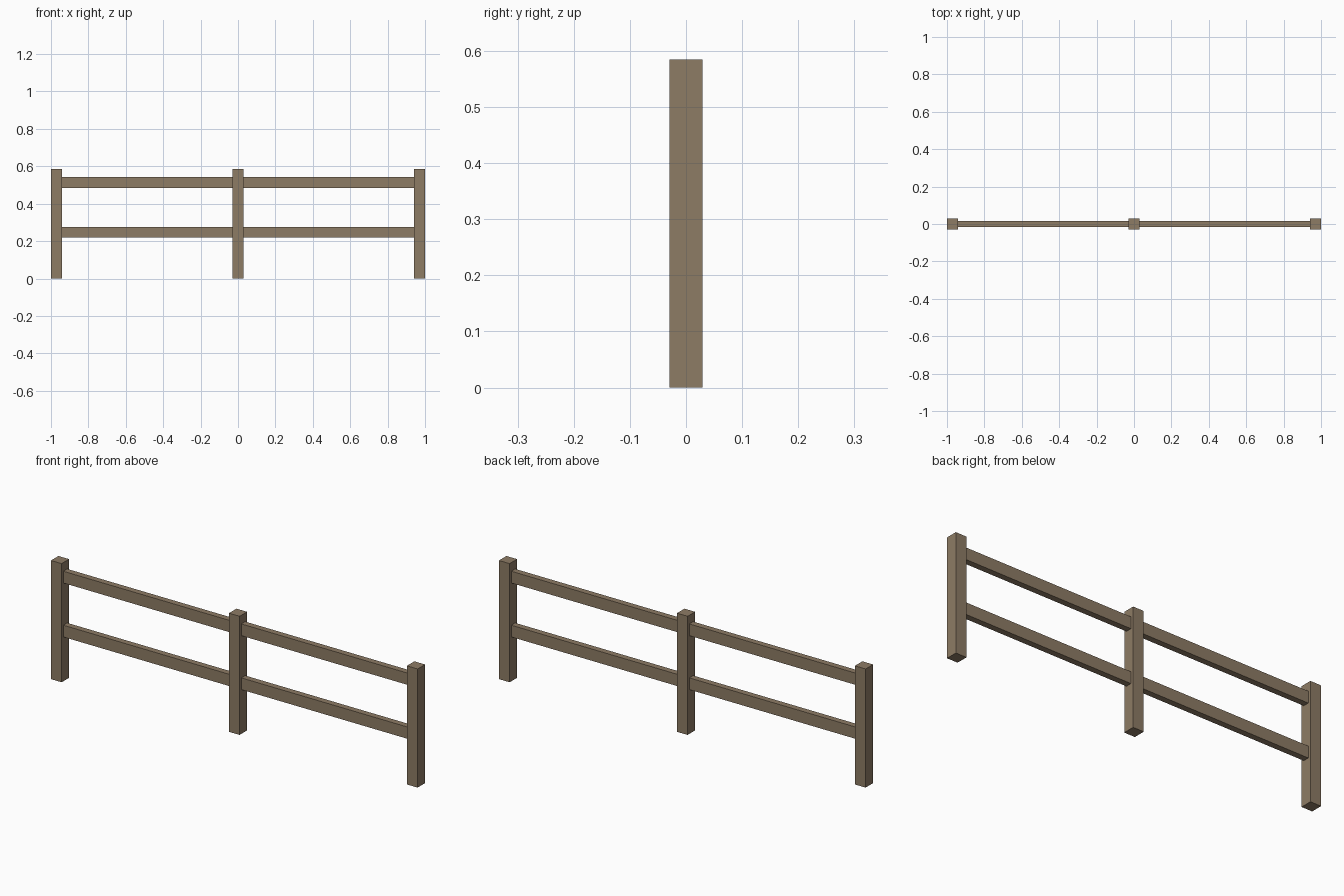
import bpy

if "Cube" in bpy.data.objects:
    bpy.data.objects.remove(bpy.data.objects["Cube"])

POST = 0.058      # square post section
HEIGHT = 0.585
RAIL_T, RAIL_H = 0.03, 0.058

wood = bpy.data.materials.new("wood")
wood.diffuse_color = (0.27, 0.2, 0.13, 1)
wood.use_nodes = True
wood.node_tree.nodes["Principled BSDF"].inputs["Base Color"].default_value = wood.diffuse_color


def box(name, size, location):
    bpy.ops.mesh.primitive_cube_add(size=1, location=location)
    ob = bpy.context.object
    ob.name = name
    ob.scale = size
    bpy.ops.object.transform_apply(location=False, rotation=False, scale=True)
    ob.data.materials.append(wood)
    return ob


# Three upright posts
end_x = 1 - POST / 2
for side, x in (("left", -end_x), ("middle", 0), ("right", end_x)):
    box(f"{side}_post", (POST, POST, HEIGHT), (x, 0, HEIGHT / 2))

# Two rails in each bay, butting against the posts
rail_len = end_x - POST
for side, sx in (("left", -1), ("right", 1)):
    for level, z in (("lower", 0.247), ("upper", 0.513)):
        box(f"{side}_{level}_rail", (rail_len, RAIL_T, RAIL_H),
            (sx * end_x / 2, 0, z))
